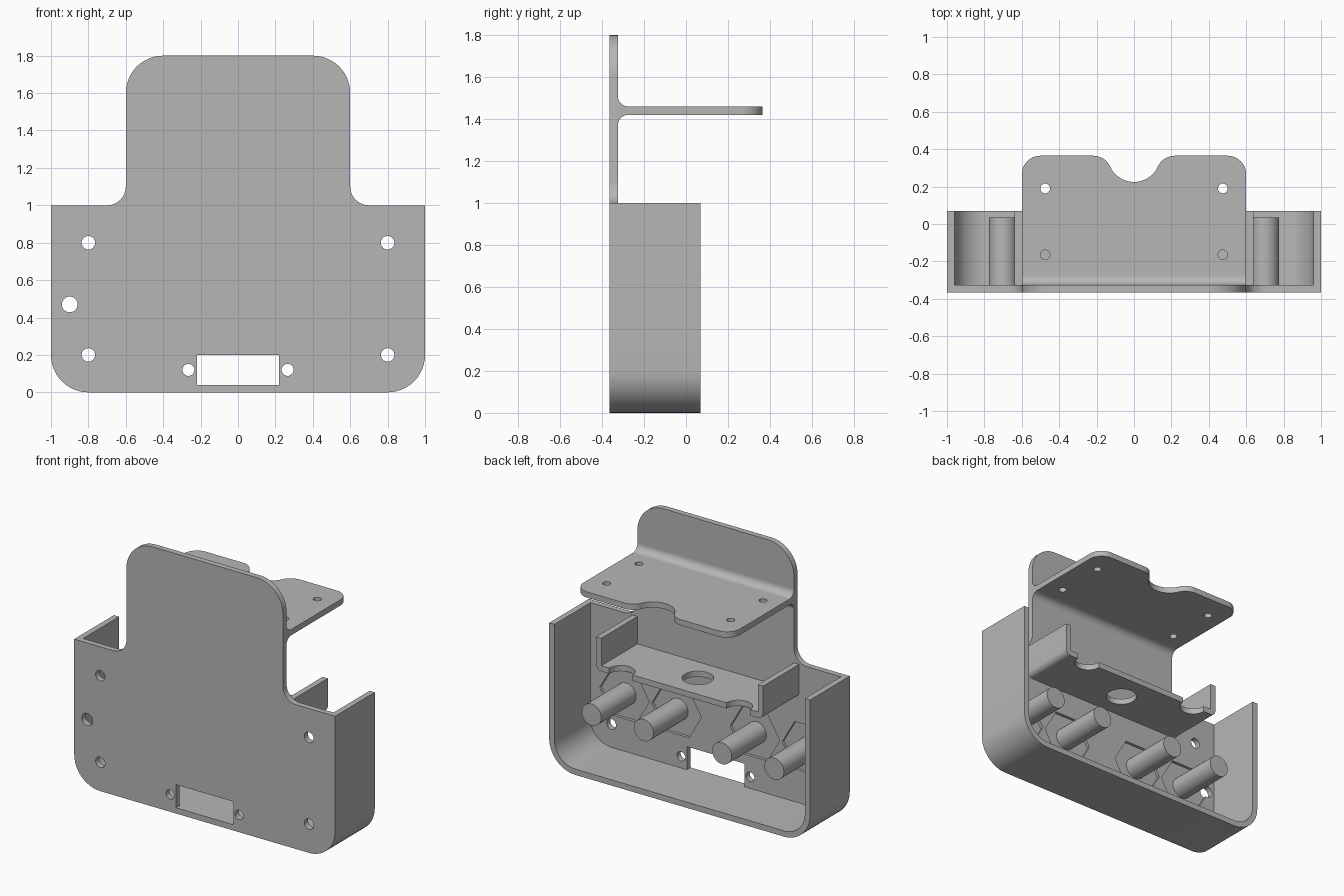
import bpy, bmesh
from math import cos, sin, radians, pi
from mathutils import Vector

cube = bpy.data.objects.get("Cube")
if cube:
    bpy.data.objects.remove(cube, do_unlink=True)

grey = bpy.data.materials.new("plain_grey")
grey.use_nodes = True
GREY = (0.47, 0.47, 0.47, 1)
grey.diffuse_color = GREY
grey.node_tree.nodes["Principled BSDF"].inputs["Base Color"].default_value = GREY

T = 0.04                      # sheet thickness
FRONT, INNER, BACK = -0.365, -0.325, 0.07


def arc(cx, cy, r, a0, a1, n=12):
    angles = [radians(a0 + (a1 - a0) * i / n) for i in range(n + 1)]
    return [(cx + r * cos(a), cy + r * sin(a)) for a in angles]


def circle(cx, cy, r, n=32):
    return arc(cx, cy, r, 0, 360, n)[:-1]


def rounded(corners, n=12):
    """Polygon whose corners (u, v, radius) are filleted, inward or outward."""
    out = []
    for i, (u, v, r) in enumerate(corners):
        p = Vector((u, v))
        if r == 0:
            out.append((u, v))
            continue
        a = (Vector(corners[i - 1][:2]) - p).normalized()
        b = (Vector(corners[(i + 1) % len(corners)][:2]) - p).normalized()
        c = p + (a + b) * r          # all corners are right angles
        for k in range(n + 1):
            t = pi / 2 * k / n
            q = c - b * r * cos(t) - a * r * sin(t)
            out.append((q.x, q.y))
    return out


def prism(name, outline, axis, lo, hi):
    place = {"X": lambda u, v, w: (w, u, v),
             "Y": lambda u, v, w: (u, w, v),
             "Z": lambda u, v, w: (u, v, w)}[axis]
    bm = bmesh.new()
    low = [bm.verts.new(place(u, v, lo)) for u, v in outline]
    high = [bm.verts.new(place(u, v, hi)) for u, v in outline]
    bm.faces.new(low)
    bm.faces.new(high)
    for i in range(len(low)):
        bm.faces.new((low[i - 1], low[i], high[i], high[i - 1]))
    bmesh.ops.recalc_face_normals(bm, faces=bm.faces)
    mesh = bpy.data.meshes.new(name)
    bm.to_mesh(mesh)
    bm.free()
    mesh.materials.append(grey)
    obj = bpy.data.objects.new(name, mesh)
    bpy.context.collection.objects.link(obj)
    return obj


def cut(obj, outlines, axis, lo, hi):
    """Cut each outline through the object, then drop the cutters."""
    cutters = [prism("cutter", o, axis, lo, hi) for o in outlines]
    for c in cutters:
        c.hide_render = True
        mod = obj.modifiers.new("cut", "BOOLEAN")
        mod.operation, mod.solver, mod.object = "DIFFERENCE", "EXACT", c
    graph = bpy.context.evaluated_depsgraph_get()
    mesh = bpy.data.meshes.new_from_object(obj.evaluated_get(graph))
    obj.modifiers.clear()
    obj.data = mesh
    for c in cutters:
        bpy.data.objects.remove(c, do_unlink=True)


def mirrored(half):
    return half + [(-u, *rest) for u, *rest in reversed(half)]


parts = []

# Front plate: wide base with a rounded tab on top
plate = prism("front_plate", rounded(mirrored([
    (1, 0, 0.2), (1, 1, 0), (0.6, 1, 0.1), (0.6, 1.8, 0.2)])), "Y", FRONT, INNER)
window = [(-0.22, T), (0.22, T), (0.22, 0.2), (-0.22, 0.2)]
holes = [window, circle(-0.9, 0.47, 0.042)]
for s in (-1, 1):
    holes += [circle(s * 0.8, z, 0.036) for z in (0.2, 0.8)]
    holes.append(circle(s * 0.265, 0.12, 0.032))
cut(plate, holes, "Y", FRONT - 0.1, INNER + 0.1)

# Hexagonal pockets behind the pegs
PEGS, PEG_Z = (-0.7, -0.3, 0.3, 0.7), 0.43
POCKET = INNER - 0.02
cut(plate, [circle(x, PEG_Z, 0.19, 6) for x in PEGS], "Y", POCKET, INNER + 0.1)
parts.append(plate)

# Side and bottom wall in one rounded U
parts.append(prism("outer_wall", rounded([
    (-1, 1, 0), (-1, 0, 0.2), (1, 0, 0.2), (1, 1, 0),
    (1 - T, 1, 0), (1 - T, T, 0.16), (T - 1, T, 0.16), (T - 1, 1, 0)]),
    "Y", INNER, BACK))

# Pegs
for i, x in enumerate(PEGS):
    parts.append(prism(f"peg_{i + 1}", circle(x, PEG_Z, 0.075), "Y", POCKET, 0.035))

# Inner tray with a centre hole and two edge notches
B = 0.77
tray = prism("tray", rounded([
    (-0.64, 1, 0), (-0.64, B, T), (0.64, B, T), (0.64, 1, 0),
    (0.6, 1, 0), (0.6, B + T, 0), (-0.6, B + T, 0), (-0.6, 1, 0)]),
    "Y", INNER, BACK)
cut(tray, [circle(0, -0.13, 0.1)] + [circle(s * 0.45, BACK, 0.09) for s in (-1, 1)],
    "Z", B - 0.1, B + 0.1)
parts.append(tray)

# Upper shelf with rounded corners and a blended notch
S0, S1, EDGE, F = 1.42, 1.46, 0.365, 0.05
half = [(0.6, INNER + F)] + arc(0.5, EDGE - 0.1, 0.1, 0, 90)
half += arc(0.218, EDGE - 0.1, 0.1, 90, 155)
half += arc(0, EDGE, 0.14, -25, -89)
shelf = prism("shelf", mirrored(half), "Z", S0, S1)
cut(shelf, [circle(s * 0.475, y, 0.026) for s in (-1, 1) for y in (-0.165, 0.19)],
    "Z", S0 - 0.1, S1 + 0.1)
parts.append(shelf)

# Flared root joining the shelf to the plate
root = arc(INNER + F, S1 + F, F, 180, 270) + arc(INNER + F, S0 - F, F, 90, 180)
parts.append(prism("shelf_root", root, "X", -0.6, 0.6))

# Smooth curves, crisp edges
for p in parts:
    p.data.shade_smooth()
    p.data.set_sharp_from_angle(angle=radians(30))
